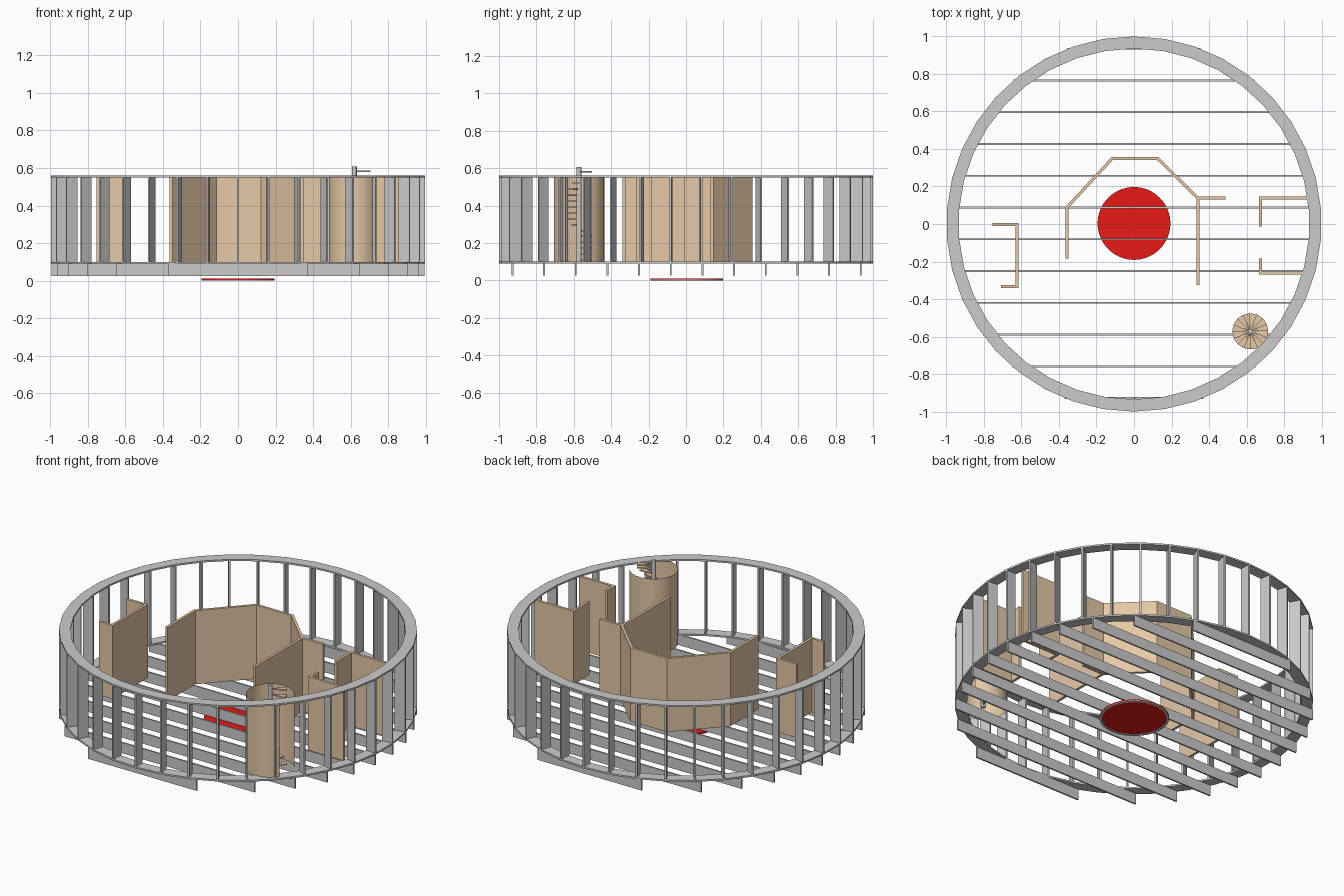
import bpy, bmesh
from math import sin, cos, pi, radians, sqrt
from mathutils import Matrix, Vector

if "Cube" in bpy.data.objects:
    bpy.data.objects.remove(bpy.data.objects["Cube"])

Z0, Z1 = 0.09, 0.56      # bottom and top of the framed wall
R_OUT, R_IN = 1.0, 0.935
N = 38                   # studs and plate segments
T = 0.01                 # lumber thickness


def material(name, rgb):
    m = bpy.data.materials.new(name)
    m.diffuse_color = (*rgb, 1)
    m.use_nodes = True
    m.node_tree.nodes["Principled BSDF"].inputs["Base Color"].default_value = m.diffuse_color
    return m


TAN = material("tan_board", (0.78, 0.58, 0.38))
RED = material("red", (0.8, 0.01, 0.008))


def finish(bm, name, mat=None, smooth=False):
    bmesh.ops.recalc_face_normals(bm, faces=bm.faces)
    me = bpy.data.meshes.new(name)
    bm.to_mesh(me)
    bm.free()
    ob = bpy.data.objects.new(name, me)
    bpy.context.collection.objects.link(ob)
    if mat:
        me.materials.append(mat)
    if smooth:
        bpy.context.view_layer.objects.active = ob
        ob.select_set(True)
        bpy.ops.object.shade_smooth_by_angle(angle=radians(35))
        ob.select_set(False)
    return ob


def add_box(bm, center, size, rot=0.0):
    m = (Matrix.Translation(center) @ Matrix.Rotation(rot, 4, 'Z')
         @ Matrix.Diagonal((*size, 1)))
    bmesh.ops.create_cube(bm, size=1, matrix=m)


def add_disk(bm, x, y, z0, z1, r, n):
    bmesh.ops.create_cone(bm, cap_ends=True, segments=n, radius1=r, radius2=r,
                          depth=z1 - z0,
                          matrix=Matrix.Translation((x, y, (z0 + z1) / 2)))


def ring(name, r0, r1, z0, z1, n):
    bm = bmesh.new()
    loops = []
    for i in range(n):
        a = pi / 2 + 2 * pi * i / n
        loops.append([bm.verts.new((r * cos(a), r * sin(a), z))
                      for r, z in ((r0, z0), (r1, z0), (r1, z1), (r0, z1))])
    for i in range(n):
        p, q = loops[i], loops[(i + 1) % n]
        for k in range(4):
            l = (k + 1) % 4
            bm.faces.new((p[k], p[l], q[l], q[k]))
    return finish(bm, name)


def sheet(name, pts, z0, z1, thick=0.0, smooth=False):
    bm = bmesh.new()
    cols = [[bm.verts.new((x, y, z)) for z in (z0, z1)] for x, y in pts]
    for p, q in zip(cols, cols[1:]):
        bm.faces.new((p[0], q[0], q[1], p[1]))
    ob = finish(bm, name, TAN, smooth)
    if thick:
        mod = ob.modifiers.new("thickness", 'SOLIDIFY')
        mod.thickness = thick
        mod.offset = 0
        mod.use_even_offset = True
    return ob


# round wall plates
ring("bottom_plate", R_IN, R_OUT, Z0, Z0 + T, N)
ring("top_plate", R_IN, R_OUT, Z1 - T, Z1, N)

# studs around the circle
bm = bmesh.new()
for i in range(N):
    a = pi / 2 + 2 * pi * i / N
    r = (R_IN + R_OUT) / 2
    add_box(bm, (r * cos(a), r * sin(a), (Z0 + Z1) / 2),
            (R_OUT - R_IN, T, Z1 - Z0 - 2 * T), a)
finish(bm, "wall_studs")

# floor joists cut to the circle
bm = bmesh.new()
for i in range(12):
    y = -0.928 + 0.1693 * i
    add_box(bm, (0, y, 0.0575), (2 * sqrt(1 - y * y) - 0.006, T, 0.065))
finish(bm, "floor_joists")

# red centre disk with a grey rim beneath
bm = bmesh.new()
add_disk(bm, 0, 0.003, 0.004, 0.011, 0.194, 64)
finish(bm, "center_disk", RED, True)
ring("disk_rim", 0.18, 0.194, 0.0, 0.004, 64).location.y = 0.003

# interior partitions
partitions = {
    "left_partition": [(-.755, -.003), (-.624, -.003), (-.624, -.332), (-.71, -.332)],
    "center_partition": [(-.358, -.185), (-.358, .088), (-.117, .348), (.127, .348),
                         (.34, .138), (.34, -.325)],
    "center_stub": [(.34, .138), (.488, .138)],
    "right_back_partition": [(.93, .138), (.674, .138), (.674, -.012)],
    "right_front_partition": [(.674, -.185), (.674, -.26), (.905, -.26)],
}
for name, pts in partitions.items():
    sheet(name, pts, Z0 + T, Z1 - 0.007, 0.016)

# curved stair enclosure with a door gap
CX, CY = 0.62, -0.572
arc = [radians(30 + 298 * i / 40) for i in range(41)]
sheet("stair_enclosure", [(CX + .135 * cos(a), CY + .135 * sin(a)) for a in arc],
      Z0 + 0.005, Z1 - 0.007, smooth=True)

# spiral treads
bm = bmesh.new()
STEPS = 16
for i in range(STEPS):
    top = 0.113 + (0.586 - 0.113) * i / (STEPS - 1)
    mid = radians(35) + 2 * pi * (i + 1) / STEPS
    outline = [(0.008 * cos(mid), 0.008 * sin(mid))]
    outline += [(0.095 * cos(mid + d), 0.095 * sin(mid + d))
                for d in (-.21, -.07, .07, .21)]
    f = bm.faces.new([bm.verts.new((CX + x, CY + y, top - 0.008)) for x, y in outline])
    ex = bmesh.ops.extrude_face_region(bm, geom=[f], use_keep_orig=True)
    bmesh.ops.translate(bm, vec=Vector((0, 0, 0.008)),
                        verts=[v for v in ex["geom"] if isinstance(v, bmesh.types.BMVert)])
finish(bm, "spiral_treads", TAN)

# stair centre pole
bm = bmesh.new()
add_disk(bm, CX, CY, Z0 + 0.005, 0.607, 0.013, 16)
finish(bm, "stair_pole", None, True)
